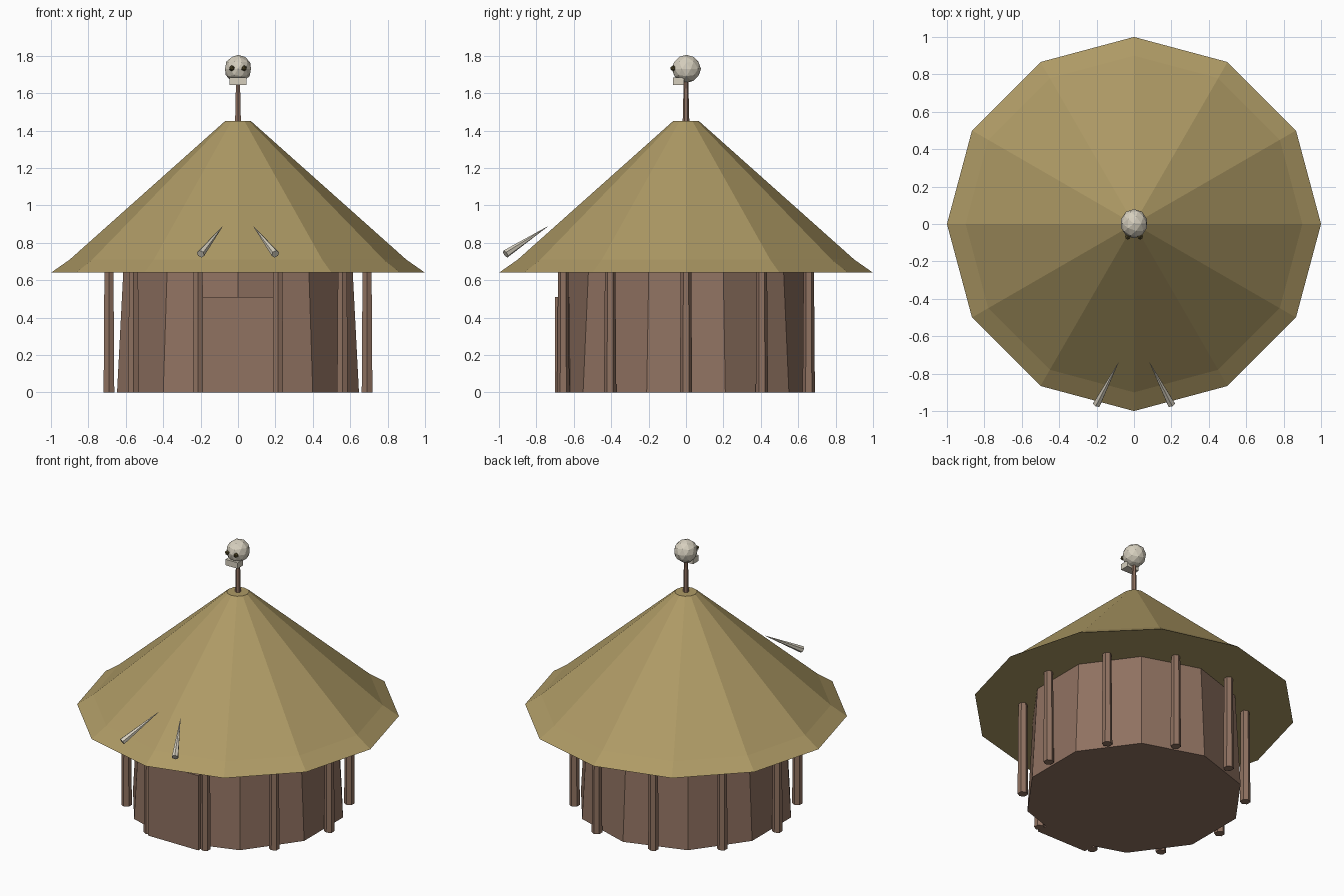
import bpy, bmesh, math
from mathutils import Vector, Matrix

if "Cube" in bpy.data.objects:
    bpy.data.objects.remove(bpy.data.objects["Cube"])


def material(name, rgb):
    lin = [((c / 255 + 0.055) / 1.055) ** 2.4 for c in rgb]
    m = bpy.data.materials.new(name)
    m.diffuse_color = (*lin, 1)
    m.use_nodes = True
    m.node_tree.nodes["Principled BSDF"].inputs["Base Color"].default_value = m.diffuse_color
    return m


THATCH = material("thatch", (174, 154, 101))
WOOD = material("brown wood", (144, 114, 97))
BONE = material("bone", (214, 207, 190))
DARK = material("dark olive", (88, 78, 44))


def finish(name, bm, mat):
    bmesh.ops.recalc_face_normals(bm, faces=bm.faces)
    me = bpy.data.meshes.new(name)
    bm.to_mesh(me)
    bm.free()
    me.materials.append(mat)
    ob = bpy.data.objects.new(name, me)
    bpy.context.collection.objects.link(ob)
    return ob


def lathe(name, profile, sides, mat, centre=(0, 0)):
    """Closed flat-faced solid from (radius, z) rings, one corner facing front."""
    bm = bmesh.new()
    rings = []
    for r, z in profile:
        angles = [-math.pi / 2 + math.tau * i / sides for i in range(sides)]
        rings.append([bm.verts.new((centre[0] + r * math.cos(a),
                                    centre[1] + r * math.sin(a), z)) for a in angles])
    for lo, hi in zip(rings, rings[1:]):
        for i in range(sides):
            j = (i + 1) % sides
            bm.faces.new((lo[i], lo[j], hi[j], hi[i]))
    bm.faces.new(rings[0])
    bm.faces.new(rings[-1])
    return finish(name, bm, mat)


def box(name, lo, hi, mat):
    lo, hi = Vector(lo), Vector(hi)
    bm = bmesh.new()
    bmesh.ops.create_cube(bm, size=1, matrix=Matrix.Translation((lo + hi) / 2)
                          @ Matrix.Diagonal((*(hi - lo), 1)))
    return finish(name, bm, mat)


def ball(name, centre, radii, subdivisions, mat):
    bm = bmesh.new()
    bmesh.ops.create_icosphere(bm, subdivisions=subdivisions, radius=1,
                               matrix=Matrix.Translation(centre)
                               @ Matrix.Diagonal((*radii, 1)))
    return finish(name, bm, mat)


def spike(name, base, tip, radius, mat):
    base, tip = Vector(base), Vector(tip)
    axis = tip - base
    bm = bmesh.new()
    bmesh.ops.create_cone(bm, cap_ends=True, segments=6, radius1=radius, radius2=0.001,
                          depth=axis.length,
                          matrix=Matrix.Translation((base + tip) / 2)
                          @ axis.to_track_quat('Z', 'Y').to_matrix().to_4x4())
    return finish(name, bm, mat)


# Hut body, door and flared roof
lathe("wall", [(0.68, 0), (0.645, 0.645)], 10, WOOD)
box("door", (-0.19, -0.70, 0), (0.19, -0.62, 0.51), WOOD)
lathe("roof", [(1.0, 0.64), (0.9, 0.71), (0.07, 1.45)], 12, THATCH)

# Ring of support posts, one per wall face
for k in range(10):
    a = math.tau * k / 10
    lathe(f"post_{k + 1}", [(0.033, 0), (0.028, 0.65)], 6, WOOD,
          (0.69 * math.cos(a), 0.69 * math.sin(a)))

# Pole with skull on the roof top
lathe("pole", [(0.019, 1.40), (0.012, 1.68)], 6, WOOD)
ball("skull", (0, 0.002, 1.73), (0.073, 0.078, 0.075), 2, BONE)
box("jaw", (-0.046, -0.07, 1.645), (0.046, -0.01, 1.685), BONE)

# Mirrored eyes and tusks over the entrance
for side, s in (("left", -1), ("right", 1)):
    ball(side + "_eye", (s * 0.033, -0.068, 1.733), (0.016, 0.016, 0.016), 1, DARK)
    spike(side + "_tusk", (s * 0.2, -0.965, 0.74), (s * 0.083, -0.74, 0.887), 0.022, BONE)
